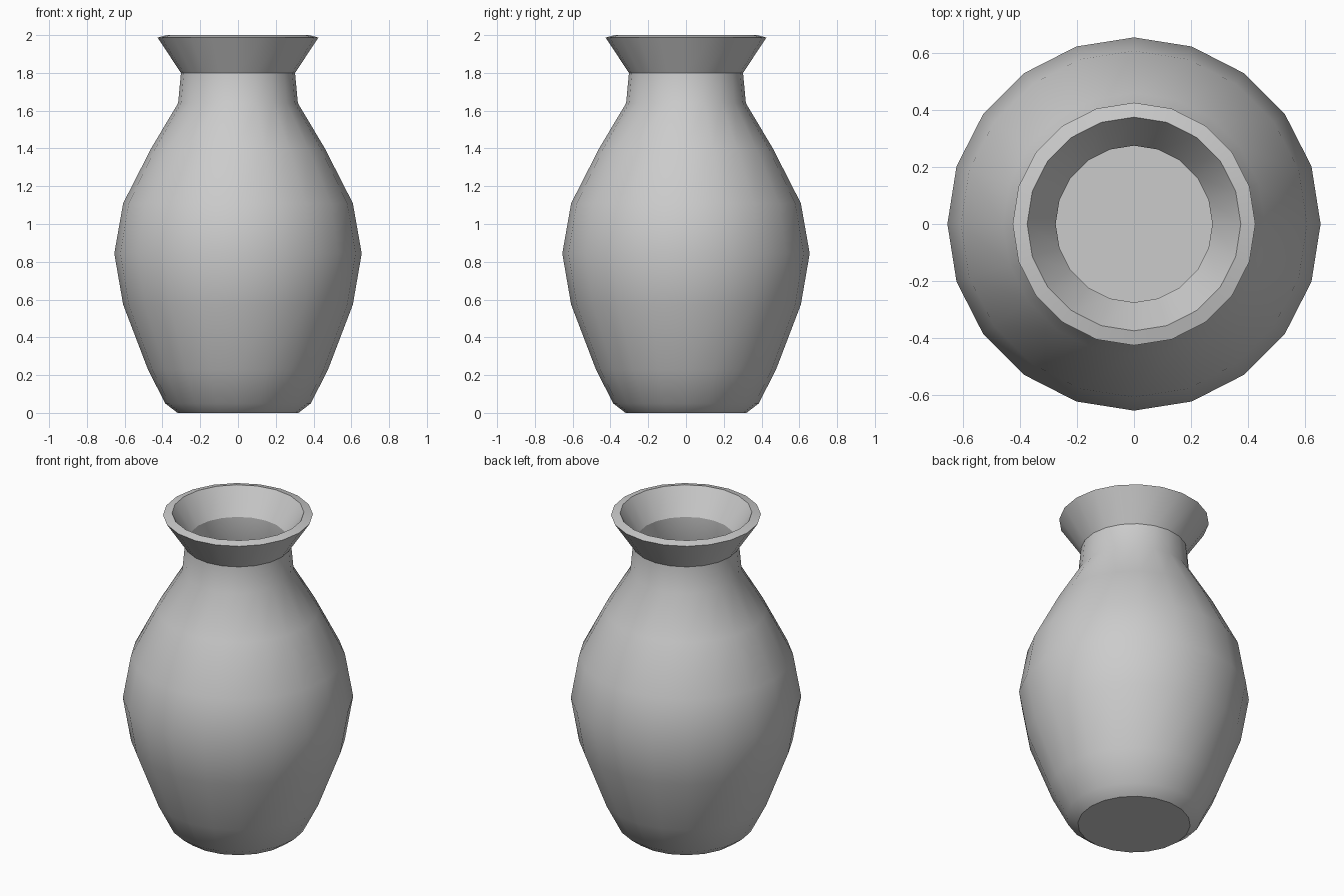
import bpy, bmesh, math

if "Cube" in bpy.data.objects:
    bpy.data.objects.remove(bpy.data.objects["Cube"])

SIDES = 20

# Closed cross-section (radius, height): outside up, over the rim, down inside
outer = [(0, 0), (0.32, 0), (0.385, 0.05), (0.477, 0.23), (0.608, 0.573),
         (0.655, 0.844), (0.608, 1.11), (0.46, 1.40), (0.317, 1.64),
         (0.302, 1.80), (0.426, 1.987)]
inner = [(0.375, 2.0), (0.275, 1.845), (0.275, 1.62), (0.415, 1.375),
         (0.56, 1.095), (0.605, 0.844), (0.56, 0.588), (0.432, 0.253),
         (0.35, 0.09), (0.30, 0.05), (0, 0.05)]

# Turn the cross-section around the z axis
bm = bmesh.new()
verts = [bm.verts.new((r, 0, z)) for r, z in outer + inner]
edges = [bm.edges.new(pair) for pair in zip(verts, verts[1:])]
bmesh.ops.spin(bm, geom=verts + edges, cent=(0, 0, 0), axis=(0, 0, 1),
               angle=2 * math.pi, steps=SIDES)
bmesh.ops.remove_doubles(bm, verts=bm.verts, dist=0.001)
bmesh.ops.recalc_face_normals(bm, faces=bm.faces)

mesh = bpy.data.meshes.new("vase")
bm.to_mesh(mesh)
bm.free()
vase = bpy.data.objects.new("vase", mesh)
bpy.context.collection.objects.link(vase)

# Smooth body with crisp rim, neck and foot edges
bpy.context.view_layer.objects.active = vase
vase.select_set(True)
bpy.ops.object.shade_smooth_by_angle(angle=math.radians(30))
